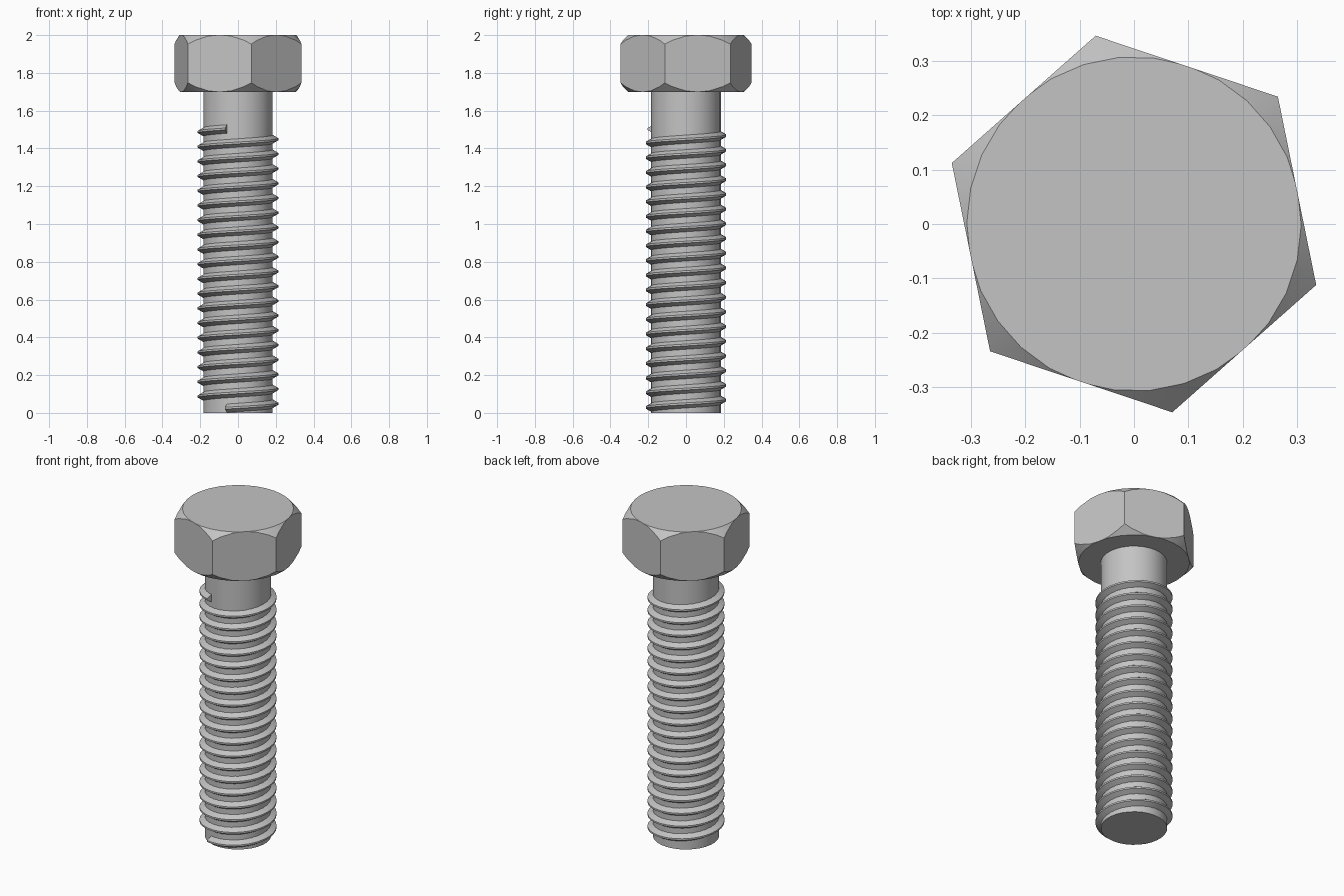
import bpy
import bmesh
from math import sin, cos, pi, radians
from mathutils import Vector

default_cube = bpy.data.objects.get("Cube")
if default_cube:
    bpy.data.objects.remove(default_cube, do_unlink=True)

TURN = radians(-18.5)      # the whole bolt is turned about its axis
SIDES = 30                 # facets around every round part
STEP = 2 * pi / SIDES

steel = bpy.data.materials.new("grey steel")
steel.use_nodes = True
steel.diffuse_color = (0.55, 0.55, 0.55, 1)
steel.node_tree.nodes["Principled BSDF"].inputs["Base Color"].default_value = (0.55, 0.55, 0.55, 1)


def polar(radius, angle, z):
    return Vector((radius * cos(angle), radius * sin(angle), z))


def prism(count, radius, bottom, top):
    """Closed upright prism as a bmesh."""
    bm = bmesh.new()
    low, high = [[bm.verts.new(polar(radius, TURN + 2 * pi * i / count, z))
                  for i in range(count)] for z in (bottom, top)]
    bm.faces.new(low[::-1])
    bm.faces.new(high)
    for i in range(count):
        j = (i + 1) % count
        bm.faces.new((low[i], low[j], high[j], high[i]))
    return bm


def finish(name, bm):
    bmesh.ops.recalc_face_normals(bm, faces=bm.faces[:])
    mesh = bpy.data.meshes.new(name)
    bm.to_mesh(mesh)
    bm.free()
    mesh.materials.append(steel)
    obj = bpy.data.objects.new(name, mesh)
    bpy.context.collection.objects.link(obj)
    bpy.ops.object.select_all(action='DESELECT')
    obj.select_set(True)
    bpy.context.view_layer.objects.active = obj
    bpy.ops.object.shade_smooth_by_angle(angle=radians(25))


# Hexagonal head, with a conical chamfer cut on both ends
head = prism(6, 0.354, 1.70, 2.0)
for z, up in ((2.0, 1), (1.70, -1)):
    for k in range(SIDES):
        angle = TURN + k * STEP
        bmesh.ops.bisect_plane(
            head, geom=head.verts[:] + head.edges[:] + head.faces[:], dist=1e-6,
            plane_co=polar(0.3063, angle, z),
            plane_no=polar(1, angle, up).normalized(), clear_outer=True)
        rim = [e for e in head.edges if e.is_boundary]
        if rim:
            bmesh.ops.holes_fill(head, edges=rim, sides=0)
finish("head", head)

# Plain round shank
finish("shank", prism(SIDES, 0.184, 0, 1.70))

# Helical thread swept up the shank, with a narrow flat crest
TURNS, START, RISE = 19, 0.025, 1.478
PROFILE = ((0.18, -0.025), (0.214, -0.005), (0.214, 0.005), (0.18, 0.025))
thread = bmesh.new()
previous = None
for i in range(TURNS * SIDES + 1):
    angle = TURN - pi / 2 + i * STEP
    height = START + RISE * i / (TURNS * SIDES)
    ring = [thread.verts.new(polar(r, angle, height + dz)) for r, dz in PROFILE]
    if previous:
        for a in range(4):
            b = (a + 1) % 4
            thread.faces.new((previous[a], previous[b], ring[b], ring[a]))
    else:
        thread.faces.new(ring)
    previous = ring
thread.faces.new(previous[::-1])
finish("thread", thread)
